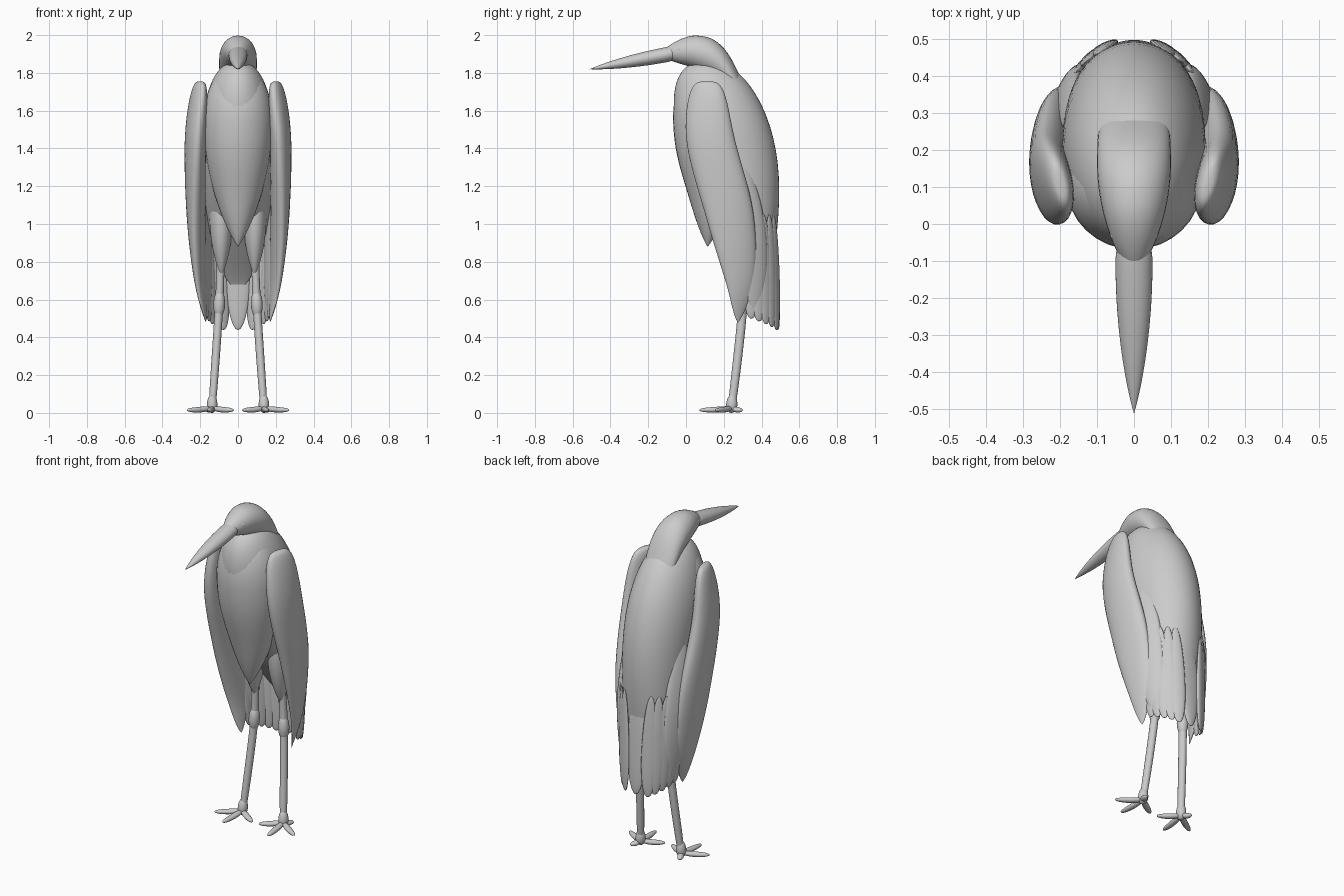
import bpy, bmesh, math
from mathutils import Matrix, Vector

cube = bpy.data.objects.get("Cube")
if cube:
    bpy.data.objects.remove(cube, do_unlink=True)

# One plain material for the whole bird
grey = bpy.data.materials.new("plain_grey")
grey.use_nodes = True
colour = (0.6, 0.6, 0.6, 1)
grey.diffuse_color = colour
grey.node_tree.nodes["Principled BSDF"].inputs["Base Color"].default_value = colour


def spline_point(points, t):
    """Point at fraction t of a smooth curve through the points."""
    last = len(points) - 1
    i = min(int(t * last), last - 1)
    f = t * last - i
    before, start = points[max(i - 1, 0)], points[i]
    end, after = points[i + 1], points[min(i + 2, last)]
    slope_in, slope_out = (end - before) / 2, (after - start) / 2
    ease = f * f * (3 - 2 * f)
    return (start.lerp(end, ease) + slope_in * f * (1 - f) ** 2
            - slope_out * f * f * (1 - f))


def bulge(t, size, peak, start, end):
    """Radius rising from nothing to size at the peak, then falling away again.
    Small start and end powers are blunt, large ones are pointed."""
    if t < peak:
        share, power = (peak - t) / peak, start
    else:
        share, power = (t - peak) / (1 - peak), end
    return max(size * max(1 - share * share, 0) ** power, 0.001)


def loft(name, path, width, depth, axis="Z", yaw=0, twist=0, matrix=Matrix(), sides=32, rings=40):
    """Sweep ellipses along a path; width and depth are bulge settings."""
    points = [Vector(p) for p in path]
    centres = [spline_point(points, (1 - math.cos(math.pi * i / rings)) / 2)
               for i in range(rings + 1)]
    lengths = [0]
    for a, b in zip(centres, centres[1:]):
        lengths.append(lengths[-1] + (b - a).length)
    bm = bmesh.new()
    loops = []
    for centre, length in zip(centres, lengths):
        t = length / lengths[-1]
        w, d = bulge(t, *width), bulge(t, *depth)
        turn = Matrix.Rotation(yaw + twist * t, 3, "Z")
        loop = []
        for k in range(sides):
            angle = math.tau * k / sides
            u, v = w * math.cos(angle), d * math.sin(angle)
            offset = Vector((u, v, 0)) if axis == "Z" else Vector((u, 0, v))
            loop.append(bm.verts.new(matrix @ (centre + turn @ offset)))
        loops.append(loop)
    for a, b in zip(loops, loops[1:]):
        for k in range(sides):
            bm.faces.new((a[k - 1], a[k], b[k], b[k - 1]))
    bm.faces.new(loops[0])
    bm.faces.new(loops[-1])
    bmesh.ops.recalc_face_normals(bm, faces=bm.faces)
    for face in bm.faces:
        face.smooth = True
    mesh = bpy.data.meshes.new(name)
    bm.to_mesh(mesh)
    bm.free()
    mesh.materials.append(grey)
    bpy.context.collection.objects.link(bpy.data.objects.new(name, mesh))


def pair(name, path, width, depth, yaw=0, twist=0, **options):
    """Build a left part and its mirrored right twin."""
    for side, sign in (("left", 1), ("right", -1)):
        mirrored = [(sign * x, y, z) for x, y, z in path]
        loft(f"{side}_{name}", mirrored, width, depth,
             yaw=sign * yaw, twist=sign * twist, **options)


# Body, hollowing toward the back below the belly
loft("body", [(0, 0.11, 1.86), (0, 0.175, 1.6), (0, 0.28, 1.2), (0, 0.37, 0.92), (0, 0.47, 0.66)],
     width=(0.193, 0.35, 0.4, 0.55), depth=(0.25, 0.32, 0.4, 1.4), sides=48)

# Pointed breast plumage
loft("breast", [(0, 0.1, 1.84), (0, 0.11, 1.45), (0, 0.13, 1.15), (0, 0.115, 0.88)],
     width=(0.183, 0.3, 0.45, 0.9), depth=(0.175, 0.3, 0.45, 0.9))

# Head and neck, swept forward from the nape
loft("head", [(0, 0.36, 1.54), (0, 0.21, 1.82), (0, 0.05, 1.91), (0, -0.14, 1.9)],
     width=(0.1, 0.55, 0.3, 0.8), depth=(0.1, 0.55, 0.3, 0.8), axis="Y")

# Long dagger beak
loft("beak", [(0, -0.03, 1.91), (0, -0.3, 1.86), (0, -0.51, 1.82)],
     width=(0.05, 0.15, 0.3, 0.9), depth=(0.04, 0.15, 0.3, 0.9), axis="Y")

# Eyes
ball = (0.5, 0.5, 0.5)
pair("eye", [(0.05, -0.045, 1.925), (0.056, -0.015, 1.925)],
     width=(0.012, *ball), depth=(0.012, *ball), axis="Y", sides=16, rings=12)

# Folded wings, turning from the shoulder to wrap behind the flank
pair("wing", [(0.2, 0.11, 1.755), (0.225, 0.13, 1.45), (0.222, 0.23, 1.05),
              (0.2, 0.285, 0.7), (0.17, 0.275, 0.48)],
     width=(0.056, 0.3, 0.3, 0.9), depth=(0.135, 0.4, 0.25, 0.75), yaw=-0.25, twist=0.6)

# Flank plumage joining each wing to the back
pair("flank", [(0.175, 0.29, 1.35), (0.185, 0.34, 0.95), (0.16, 0.37, 0.53)],
     width=(0.03, 0.5, 0.6, 0.6), depth=(0.09, 0.5, 0.6, 0.6), yaw=0.4)

# Long feathers fanned around the rump, from the tail out to the wings
blade = (0.6, 0.5, 0.4)
for i in range(5):
    around = 0.48 + 0.23 * i
    x, y = 0.195 * math.sin(around), 0.3 + 0.185 * math.cos(around)
    tip = (x * 0.85, y + 0.015, 0.44 + 0.015 * i)
    pair(f"long_feather_{i + 1}", [(x, y, 1.05), tip],
         width=(0.044, *blade), depth=(0.015, *blade), yaw=-around, sides=16)

# Tail
loft("tail", [(0, 0.46, 1), (0, 0.487, 0.44)],
     width=(0.065, 0.45, 0.5, 0.5), depth=(0.017, *blade))

# Legs: feathered thigh, thin shank, knobbly joint and ankle
pair("thigh", [(0.09, 0.27, 1.22), (0.088, 0.29, 0.72)],
     width=(0.062, 0.35, 0.5, 0.9), depth=(0.085, 0.35, 0.5, 0.9))
pair("shank", [(0.09, 0.285, 0.9), (0.1, 0.3, 0.57), (0.138, 0.24, 0.01)],
     width=(0.022, 0.5, 0.1, 0.1), depth=(0.024, 0.5, 0.1, 0.1), sides=16)
pair("leg_joint", [(0.097, 0.3, 0.65), (0.102, 0.298, 0.5)],
     width=(0.031, *ball), depth=(0.033, *ball), sides=16, rings=16)
pair("ankle", [(0.136, 0.245, 0.1), (0.138, 0.24, 0)],
     width=(0.028, 0.6, 0.5, 0.5), depth=(0.03, 0.6, 0.5, 0.5), sides=16, rings=16)

# Toes: three forward and one behind on each foot
toes = (("middle", 5, 0.17), ("outer", 58, 0.155), ("inner", -58, 0.135), ("hind", 155, 0.065))
for side, sign in (("left", 1), ("right", -1)):
    for toe, degrees, reach in toes:
        place = (Matrix.Translation((sign * 0.138, 0.24, 0))
                 @ Matrix.Rotation(sign * math.radians(degrees), 4, "Z"))
        loft(f"{side}_{toe}_toe", [(0, 0, 0.025), (0, -reach / 2, 0.017), (0, -reach, 0.015)],
             width=(0.018, 0.4, 0.3, 0.4), depth=(0.015, 0.4, 0.3, 0.4),
             axis="Y", matrix=place, sides=16, rings=16)
